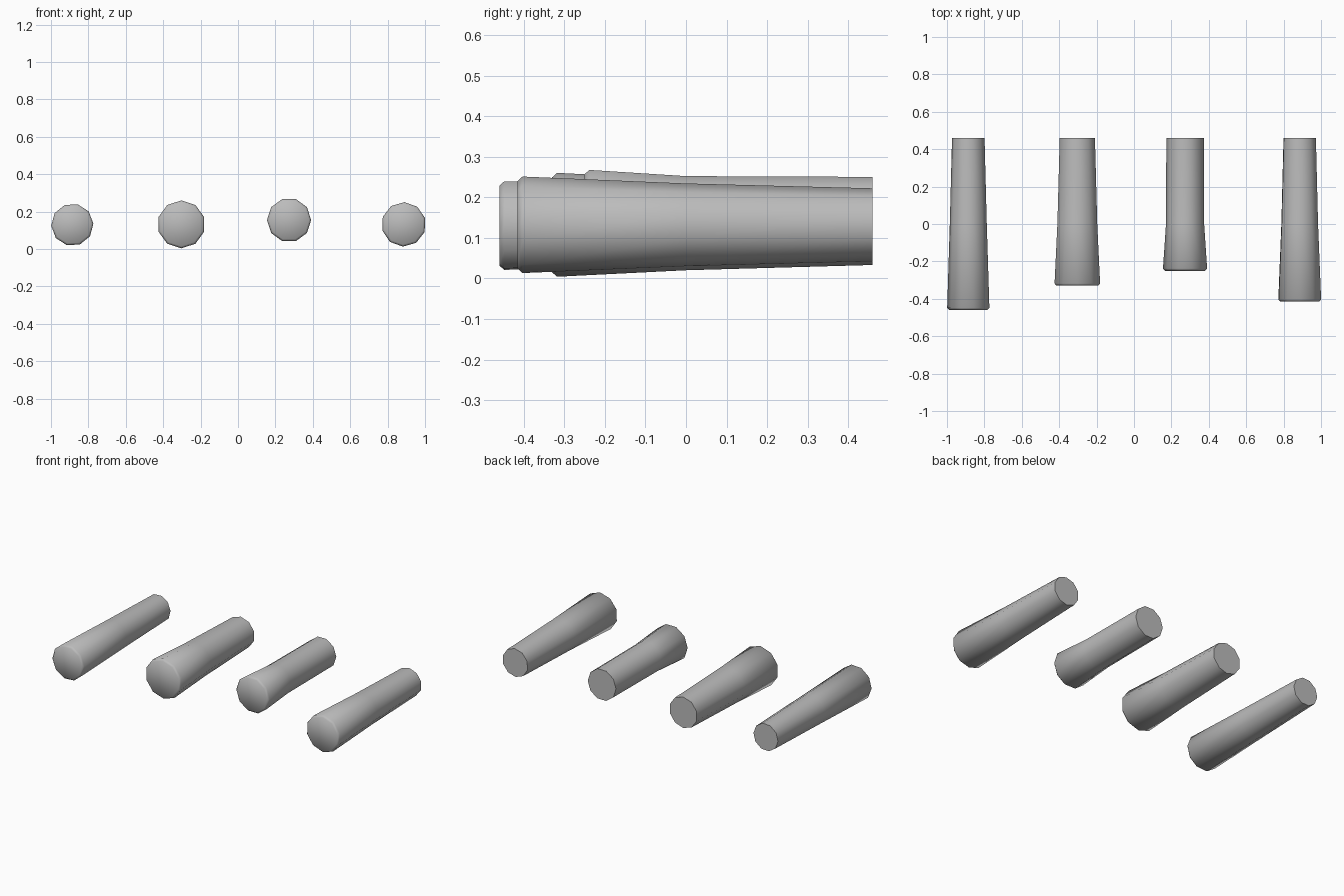
import bpy, bmesh, math

cube = bpy.data.objects.get("Cube")
if cube:
    bpy.data.objects.remove(cube, do_unlink=True)

SIDES = 10
BACK = 0.46

grey = bpy.data.materials.new("plain_grey")
grey.use_nodes = True
colour = (0.5, 0.5, 0.5, 1)
grey.diffuse_color = colour
grey.node_tree.nodes["Principled BSDF"].inputs["Base Color"].default_value = colour


def make_log(name, x, z, front, radii, turn):
    """Tapered ten-sided log along y, with a chamfered front and flat back."""
    r_front, r_waist, r_back = radii
    profile = [(front, r_front - 0.011), (front + 0.012, r_front),
               (0.0, r_waist), (BACK, r_back)]
    bm = bmesh.new()
    rings = []
    for y, r in profile:
        angles = [math.radians(turn) + math.tau * i / SIDES for i in range(SIDES)]
        rings.append([bm.verts.new((r * math.cos(a), y, r * math.sin(a))) for a in angles])
    for a, b in zip(rings, rings[1:]):
        for i in range(SIDES):
            j = (i + 1) % SIDES
            bm.faces.new((a[i], a[j], b[j], b[i]))
    bm.faces.new(rings[0])
    bm.faces.new(rings[-1])
    bmesh.ops.recalc_face_normals(bm, faces=bm.faces)
    mesh = bpy.data.meshes.new(name)
    bm.to_mesh(mesh)
    bm.free()
    mesh.materials.append(grey)
    obj = bpy.data.objects.new(name, mesh)
    obj.location = (x, 0, z)
    bpy.context.collection.objects.link(obj)
    # Smooth sides and chamfer, crisp back rim
    bpy.ops.object.select_all(action='DESELECT')
    obj.select_set(True)
    bpy.context.view_layer.objects.active = obj
    bpy.ops.object.shade_smooth_by_angle(angle=math.radians(60))


# Four logs in a row, backs aligned
make_log("log_far_right", -0.886, 0.13, -0.46, (0.113, 0.099, 0.087), 3)
make_log("log_inner_right", -0.303, 0.132, -0.33, (0.128, 0.112, 0.099), 18)
make_log("log_inner_left", 0.273, 0.155, -0.25, (0.118, 0.102, 0.100), 0)
make_log("log_far_left", 0.886, 0.132, -0.415, (0.119, 0.102, 0.090), 16)
